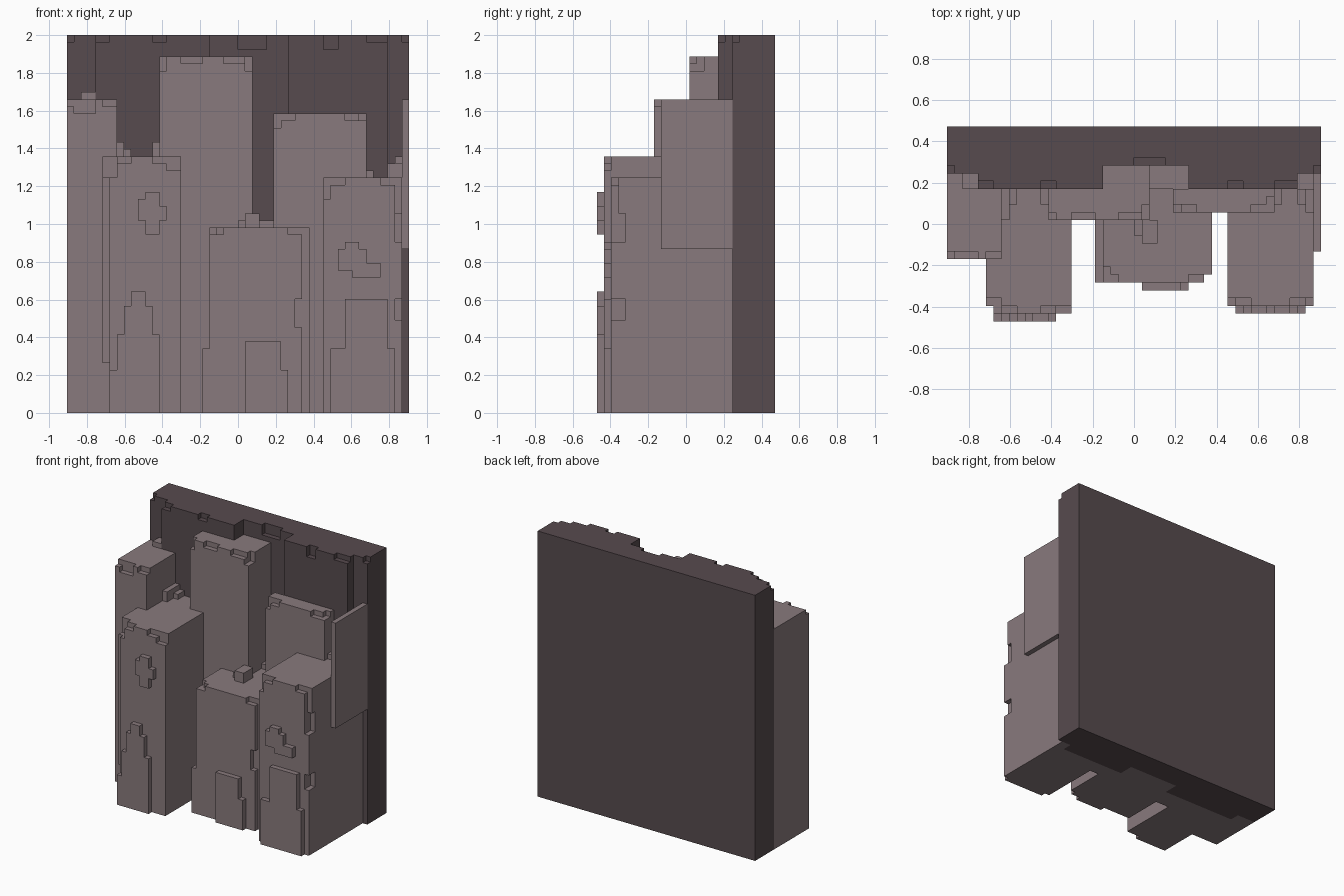
import bpy
import bmesh
from mathutils import Vector

if "Cube" in bpy.data.objects:
    bpy.data.objects.remove(bpy.data.objects["Cube"], do_unlink=True)

# The cliff is laid out on a block grid
SIZE_X, SIZE_Y, SIZE_Z = 48, 25, 53
UNIT = 2 / SIZE_Z
AXES = [Vector(a) for a in ((1, 0, 0), (0, 1, 0), (0, 0, 1))]


def make_material(name, colour):
    material = bpy.data.materials.new(name)
    material.use_nodes = True
    material.diffuse_color = colour
    material.node_tree.nodes["Principled BSDF"].inputs["Base Color"].default_value = colour
    return material


light_rock = make_material("light rock", (0.25, 0.195, 0.205, 1))
dark_rock = make_material("dark rock", (0.095, 0.07, 0.077, 1))


def blocks(boxes):
    """All grid cells inside boxes given as x, y and z start and end."""
    return {(x, y, z)
            for left, right, front, back, low, high in boxes
            for x in range(left, right)
            for y in range(front, back)
            for z in range(low, high)}


taken = set()
parts = []


def add_part(name, material, solid, chips=()):
    """Claim the free cells of a part, less its chipped edges."""
    cells = blocks(solid) - blocks(chips) - taken
    taken.update(cells)
    parts.append((name, material, cells))


def build_part(name, material, cells):
    """Skin the exposed sides of the cells and merge flat areas."""
    bm = bmesh.new()
    corners = {}

    def corner(point):
        key = tuple(int(value) for value in point)
        if key not in corners:
            x, y, z = key
            corners[key] = bm.verts.new(((x - SIZE_X / 2) * UNIT,
                                         (y - SIZE_Y / 2) * UNIT, z * UNIT))
        return corners[key]

    for cell in sorted(cells):
        base = Vector(cell)
        for axis, normal in enumerate(AXES):
            side, up = AXES[(axis + 1) % 3], AXES[(axis + 2) % 3]
            for positive in (True, False):
                step = normal if positive else -normal
                if tuple(int(value) for value in base + step) in taken:
                    continue
                start = base + normal if positive else base
                loop = [start, start + side, start + side + up, start + up]
                if not positive:
                    loop.reverse()
                bm.faces.new([corner(point) for point in loop])

    bmesh.ops.dissolve_limit(bm, angle_limit=0.01, verts=bm.verts, edges=bm.edges)
    mesh = bpy.data.meshes.new(name)
    bm.to_mesh(mesh)
    bm.free()
    mesh.materials.append(material)
    bpy.context.collection.objects.link(bpy.data.objects.new(name, mesh))


# Back wall with a shallow central recess and a chipped top edge
add_part("back_wall", dark_rock,
         [(0, 48, 19, 25, 0, 53), (4, 45, 17, 19, 0, 53)],
         [(20, 31, 17, 20, 0, 53), (24, 28, 20, 21, 51, 53),
          (4, 6, 17, 18, 52, 53), (12, 14, 17, 18, 52, 53),
          (36, 38, 17, 18, 51, 53), (42, 45, 17, 18, 52, 53),
          (0, 1, 19, 20, 52, 53), (47, 48, 19, 20, 52, 53)])

# Rear columns
add_part("right_outer_column", light_rock,
         [(0, 7, 8, 19, 0, 44), (2, 4, 17, 19, 44, 45)],
         [(1, 4, 8, 9, 42, 44), (5, 7, 8, 9, 43, 44), (0, 1, 8, 9, 43, 44)])
add_part("tall_column", light_rock,
         [(13, 26, 13, 17, 0, 50), (20, 26, 17, 20, 0, 50)],
         [(13, 14, 13, 14, 48, 50), (16, 19, 13, 14, 49, 50),
          (22, 26, 13, 14, 49, 50), (25, 26, 13, 15, 48, 50)])
add_part("left_rear_column", light_rock,
         [(29, 42, 14, 17, 0, 42), (29, 31, 17, 20, 0, 27)],
         [(29, 32, 14, 15, 41, 42), (29, 30, 14, 15, 40, 42),
          (39, 42, 14, 15, 41, 42), (41, 42, 14, 16, 41, 42)])

# Front columns
add_part("right_front_column", light_rock,
         [(6, 16, 1, 17, 0, 36), (5, 6, 2, 17, 7, 36)],
         [(5, 7, 1, 3, 33, 36), (7, 9, 1, 2, 35, 36),
          (12, 16, 1, 2, 35, 36), (14, 16, 1, 2, 34, 36)])
add_part("middle_front_column", light_rock,
         [(19, 34, 5, 17, 0, 9), (20, 34, 5, 17, 9, 26), (26, 31, 17, 20, 0, 27)],
         [(33, 34, 5, 6, 0, 26), (32, 34, 5, 6, 12, 16),
          (20, 22, 5, 6, 25, 26), (20, 21, 5, 7, 25, 26),
          (31, 34, 5, 6, 25, 26)])
add_part("left_front_column", light_rock,
         [(36, 47, 2, 17, 0, 33), (45, 47, 17, 19, 0, 33)],
         [(36, 37, 2, 3, 30, 33), (37, 39, 2, 3, 32, 33),
          (44, 47, 2, 3, 32, 33), (46, 47, 2, 4, 24, 28),
          (46, 47, 2, 4, 13, 16), (46, 47, 2, 3, 28, 33)])
add_part("left_side_slab", light_rock, [(47, 48, 9, 19, 23, 44)])

# Stepped ledges at the feet of the columns
add_part("right_foot_ledge", light_rock,
         [(6, 13, 0, 1, 0, 6), (7, 13, 0, 1, 6, 11),
          (8, 12, 0, 1, 11, 15), (9, 11, 0, 1, 15, 17)])
add_part("middle_foot_ledge", light_rock,
         [(25, 30, 4, 5, 0, 10), (30, 31, 4, 5, 0, 6)])
add_part("left_foot_ledge", light_rock,
         [(37, 46, 1, 2, 0, 9), (39, 45, 1, 2, 9, 16)])

# Raised patches on the column faces
add_part("right_patch", light_rock,
         [(11, 13, 0, 1, 25, 31), (10, 14, 0, 1, 27, 29), (10, 13, 0, 1, 29, 30)])
add_part("left_patch", light_rock,
         [(38, 42, 1, 2, 20, 23), (39, 41, 1, 2, 23, 24), (40, 44, 1, 2, 19, 21)])

# Rubble where the columns meet
add_part("rubble", light_rock,
         [(7, 8, 13, 17, 36, 38), (8, 9, 15, 17, 36, 37), (12, 13, 15, 17, 36, 38),
          (25, 27, 10, 13, 26, 28), (24, 25, 11, 13, 26, 27),
          (45, 47, 15, 17, 33, 35), (46, 47, 14, 17, 35, 36),
          (42, 43, 15, 17, 33, 34)])

for name, material, cells in parts:
    build_part(name, material, cells)
